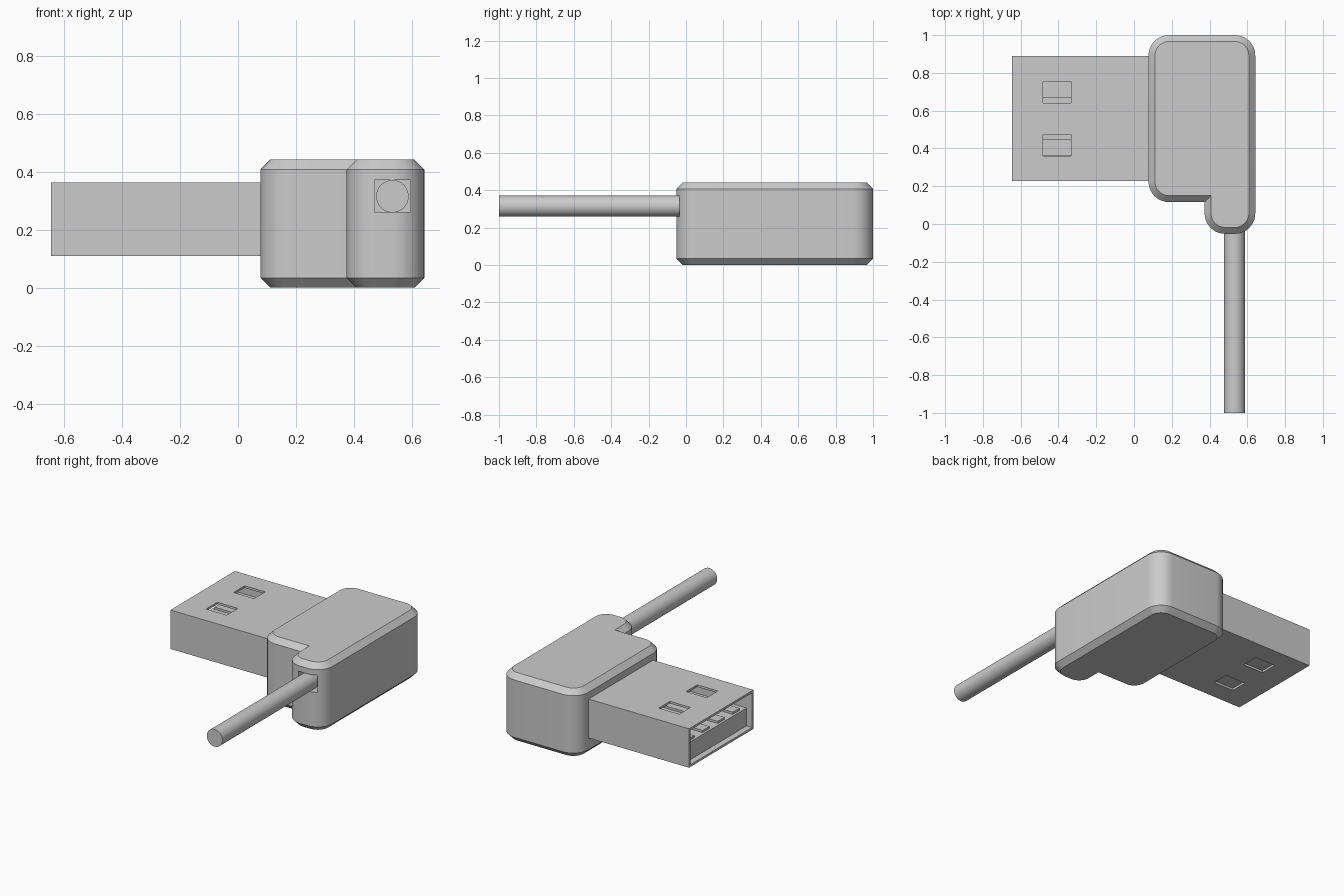
import bpy
import bmesh
from math import radians, sin, cos
from mathutils import Matrix, Vector

cube = bpy.data.objects.get("Cube")
if cube:
    bpy.data.objects.remove(cube, do_unlink=True)

grey = bpy.data.materials.new("plain grey")
grey.use_nodes = True
COLOUR = (0.6, 0.6, 0.6, 1)
grey.diffuse_color = COLOUR
grey.node_tree.nodes["Principled BSDF"].inputs["Base Color"].default_value = COLOUR


def finish(name, bm):
    bmesh.ops.recalc_face_normals(bm, faces=bm.faces[:])
    mesh = bpy.data.meshes.new(name)
    bm.to_mesh(mesh)
    bm.free()
    mesh.materials.append(grey)
    obj = bpy.data.objects.new(name, mesh)
    bpy.context.collection.objects.link(obj)
    return obj


def box(name, low, high):
    low, high = Vector(low), Vector(high)
    bm = bmesh.new()
    bmesh.ops.create_cube(bm, size=1)
    bmesh.ops.scale(bm, vec=high - low, verts=bm.verts[:])
    bmesh.ops.translate(bm, vec=(low + high) / 2, verts=bm.verts[:])
    return finish(name, bm)


def activate(obj):
    bpy.ops.object.select_all(action="DESELECT")
    obj.select_set(True)
    bpy.context.view_layer.objects.active = obj


def cut(obj, low, high):
    cutter = box("cutter", low, high)
    cutter.hide_render = True
    mod = obj.modifiers.new("cut", "BOOLEAN")
    mod.operation = "DIFFERENCE"
    mod.solver = "EXACT"
    mod.object = cutter
    activate(obj)
    bpy.ops.object.modifier_apply(modifier=mod.name)
    bpy.data.objects.remove(cutter, do_unlink=True)


def smooth(obj):
    activate(obj)
    bpy.ops.object.shade_smooth_by_angle(angle=radians(30))


# Housing: L-shaped outline with rounded outer corners and chamfered rims
LEFT, TAB, RIGHT = 0.077, 0.374, 0.642
FRONT, STEP, BACK = -0.052, 0.116, 1.0
HEIGHT, CHAMFER, RADIUS = 0.441, 0.034, 0.108


def outline(inset):
    # corner x, corner y, direction to the arc centre, start angle
    corners = [(LEFT, STEP, 1, 1, 180), (TAB, STEP, 0, 0, None),
               (TAB, FRONT, 1, 1, 180), (RIGHT, FRONT, -1, 1, 270),
               (RIGHT, BACK, -1, -1, 0), (LEFT, BACK, 1, -1, 90)]
    points = []
    for x, y, dx, dy, start in corners:
        if start is None:
            points.append((x + inset, y + inset))
            continue
        for k in range(11):
            a = radians(start + 9 * k)
            r = RADIUS - inset
            points.append((x + dx * RADIUS + r * cos(a), y + dy * RADIUS + r * sin(a)))
    return points


bm = bmesh.new()
levels = [(0, CHAMFER), (CHAMFER, 0), (HEIGHT - CHAMFER, 0), (HEIGHT, CHAMFER)]
rings = [[bm.verts.new((x, y, z)) for x, y in outline(i)] for z, i in levels]
for lower, upper in zip(rings, rings[1:]):
    n = len(lower)
    for k in range(n):
        m = (k + 1) % n
        bm.faces.new((lower[k], lower[m], upper[m], upper[k]))
bm.faces.new(rings[0][::-1])
bm.faces.new(rings[-1])
housing = finish("housing", bm)

# Square cable socket in the front of the tab
CABLE_X, CABLE_Z, CABLE_R = 0.532, 0.315, 0.056
cut(housing, (CABLE_X - 0.062, -0.2, CABLE_Z - 0.056),
    (CABLE_X + 0.062, 0.06, CABLE_Z + 0.056))
smooth(housing)

# Cable
bm = bmesh.new()
bmesh.ops.create_cone(bm, cap_ends=True, segments=32, radius1=CABLE_R,
                      radius2=CABLE_R, depth=1.08,
                      matrix=Matrix.Translation((CABLE_X, -0.46, CABLE_Z))
                      @ Matrix.Rotation(radians(90), 4, "X"))
smooth(finish("cable", bm))

# Plug shell: open end plus two latch holes above and below
X0, Y0, Y1, Z0, Z1, WALL = -0.645, 0.228, 0.89, 0.11, 0.363, 0.014
shell = box("plug_shell", (X0, Y0, Z0), (LEFT + 0.02, Y1, Z1))
cut(shell, (X0 - 0.1, Y0 + WALL, Z0 + WALL), (LEFT, Y1 - WALL, Z1 - WALL))
for y in (0.36, 0.641):
    cut(shell, (-0.481, y, Z0 - 0.1), (-0.333, y + 0.114, Z1 + 0.1))

# Tongue and its four contacts inside the shell
TONGUE_TOP = 0.24
box("tongue", (X0 + 0.04, Y0 + WALL, Z0 + WALL), (LEFT, Y1 - WALL, TONGUE_TOP))
for k in range(4):
    y = (Y0 + Y1) / 2 + (k - 1.5) * 0.155
    box(f"contact_{k + 1}", (X0 + 0.055, y - 0.035, TONGUE_TOP - 0.01),
        (-0.15, y + 0.035, TONGUE_TOP + 0.014))
